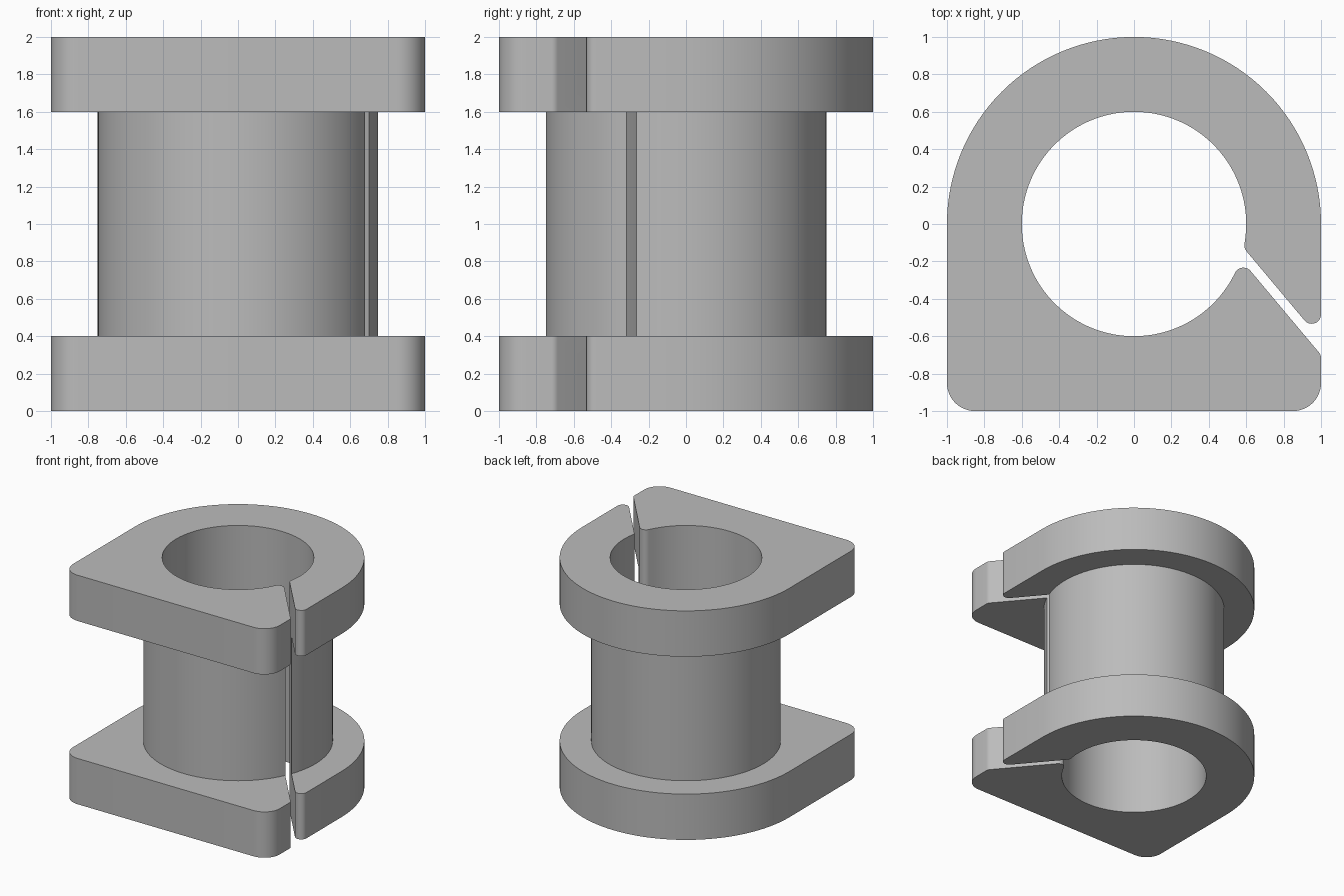
import bpy, bmesh
from math import cos, sin, asin, sqrt, radians, degrees, atan2

cube = bpy.data.objects.get("Cube")
if cube:
    bpy.data.objects.remove(cube, do_unlink=True)

HEIGHT, FLANGE = 2.0, 0.4
BORE, SLEEVE, CORNER, FILLET = 0.6, 0.75, 0.15, 0.05
SLOT_LOW, SLOT_HIGH = 0.316, 0.367   # slot walls: distance from the axis
NORMAL = 40                          # direction the slot walls face
NX, NY = cos(radians(NORMAL)), sin(radians(NORMAL))


def arc(centre, r, start, end, n):
    return [(centre[0] + r * cos(radians(start + (end - start) * i / n)),
             centre[1] + r * sin(radians(start + (end - start) * i / n)))
            for i in range(n + 1)]


def lip_centre(offset):
    """Centre of a fillet touching the bore and a slot wall."""
    along = sqrt((BORE + FILLET) ** 2 - offset ** 2)
    return (offset * NX + along * NY, offset * NY - along * NX)


def side_centre(offset):
    """Centre of a fillet touching the flat side and a slot wall."""
    x = 1 - FILLET
    return (x, (offset - x * NX) / NY)


def sleeve_angle(offset):
    return NORMAL - 90 + degrees(asin(offset / SLEEVE))


# Flange outside, from the upper slot wall round to the lower one
c = 1 - CORNER
outer = (arc(side_centre(SLOT_HIGH + FILLET), FILLET, 180 + NORMAL, 360, 12)
         + arc((0, 0), 1, 0, 180, 64)
         + arc((-c, -c), CORNER, 180, 270, 12)
         + arc((c, -c), CORNER, 270, 360, 12)
         + arc(side_centre(SLOT_LOW - FILLET), FILLET, 0, NORMAL, 6))

# Bore with rounded lips, from the lower slot wall back to the upper one
low, high = lip_centre(SLOT_LOW - FILLET), lip_centre(SLOT_HIGH + FILLET)
a_low, a_high = degrees(atan2(low[1], low[0])), degrees(atan2(high[1], high[0]))
bore = (arc(low, FILLET, NORMAL, 180 + a_low, 10)
        + arc((0, 0), BORE, a_low, a_high - 360, 96)[1:-1]
        + arc(high, FILLET, 180 + a_high, 180 + NORMAL, 6))

# Sleeve outside, same direction as the flange
sleeve = arc((0, 0), SLEEVE, sleeve_angle(SLOT_HIGH),
             360 + sleeve_angle(SLOT_LOW), 96)

bm = bmesh.new()
levels = (0, FLANGE, HEIGHT - FLANGE, HEIGHT)


def ring(points, z):
    return [bm.verts.new((x, y, z)) for x, y in points]


def wall(a, b):
    for i in range(len(a) - 1):
        bm.faces.new((a[i], a[i + 1], b[i + 1], b[i]))


outs = [ring(outer, z) for z in levels]
bores = [ring(bore, z) for z in (0, HEIGHT)]
tubes = [ring(sleeve, z) for z in levels[1:3]]

# Upright surfaces
wall(outs[0], outs[1])
wall(outs[2], outs[3])
wall(tubes[0], tubes[1])
wall(bores[1], bores[0])

# End faces and the inner faces of the flanges
bm.faces.new(outs[0] + bores[0])
bm.faces.new(outs[3] + bores[1])
for o, t in zip(outs[1:3], tubes):
    bm.faces.new(o + t[::-1])

# Slot walls
for o, b in ((0, -1), (-1, 0)):
    bm.faces.new((outs[0][o], bores[0][b], bores[1][b], outs[3][o],
                  outs[2][o], tubes[1][o], tubes[0][o], outs[1][o]))

bmesh.ops.remove_doubles(bm, verts=bm.verts[:], dist=1e-5)
bmesh.ops.recalc_face_normals(bm, faces=bm.faces[:])
mesh = bpy.data.meshes.new("split_bushing")
bm.to_mesh(mesh)
bm.free()

grey = bpy.data.materials.new("plain_grey")
grey.use_nodes = True
colour = (0.5, 0.5, 0.5, 1)
grey.diffuse_color = colour
grey.node_tree.nodes["Principled BSDF"].inputs["Base Color"].default_value = colour
mesh.materials.append(grey)

bushing = bpy.data.objects.new("split_bushing", mesh)
bpy.context.collection.objects.link(bushing)
bpy.context.view_layer.objects.active = bushing
bushing.select_set(True)
bpy.ops.object.shade_smooth_by_angle(angle=radians(30))
